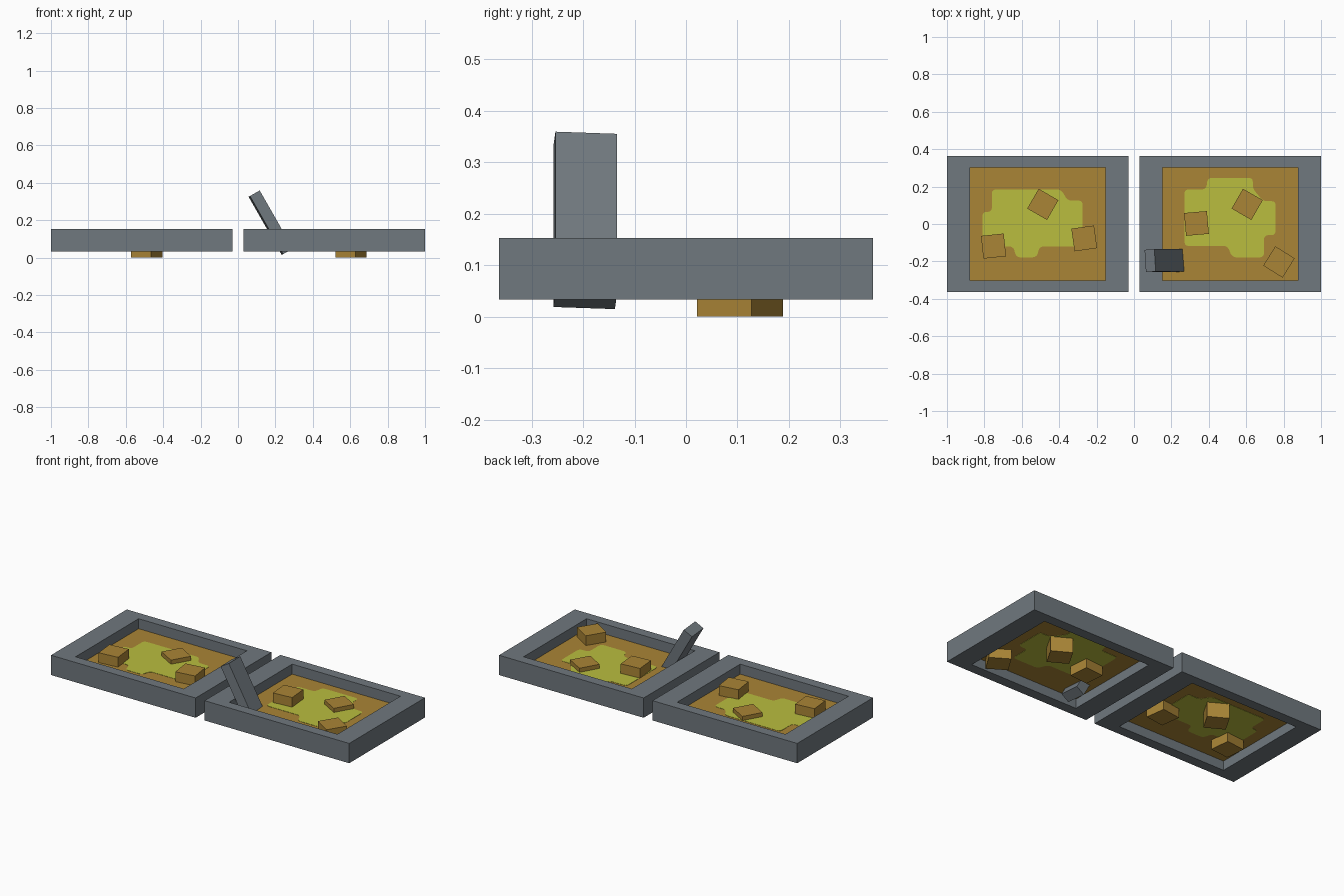
import bpy, bmesh, math
from mathutils import Matrix, Vector

cube = bpy.data.objects.get("Cube")
if cube:
    bpy.data.objects.remove(cube, do_unlink=True)


def srgb(r, g, b):
    def lin(c):
        c /= 255
        return c / 12.92 if c <= 0.04045 else ((c + 0.055) / 1.055) ** 2.4
    return (lin(r), lin(g), lin(b), 1)


def material(name, color):
    m = bpy.data.materials.new(name)
    m.use_nodes = True
    m.diffuse_color = color
    bsdf = next(n for n in m.node_tree.nodes if n.type == 'BSDF_PRINCIPLED')
    bsdf.inputs["Base Color"].default_value = color
    return m


STONE = material("slate_grey", srgb(112, 120, 126))
SOIL = material("ochre_brown", srgb(170, 133, 54))
MOSS = material("yellow_green", srgb(186, 190, 62))


def finish(bm, name, mat):
    bmesh.ops.recalc_face_normals(bm, faces=bm.faces)
    me = bpy.data.meshes.new(name)
    bm.to_mesh(me)
    bm.free()
    me.materials.append(mat)
    ob = bpy.data.objects.new(name, me)
    bpy.context.collection.objects.link(ob)
    return ob


def box(name, centre, size, mat, rot=None):
    bm = bmesh.new()
    bmesh.ops.create_cube(bm, size=1, matrix=Matrix.Diagonal((*size, 1)))
    ob = finish(bm, name, mat)
    ob.matrix_world = Matrix.Translation(centre) @ (rot or Matrix())
    return ob


# Open rectangular frame: four square loops joined into a ring
Z0, Z1 = 0.033, 0.153


def frame(name, outer, inner):
    bm = bmesh.new()
    loops = []
    for (x0, x1, y), z in ((outer, Z0), (outer, Z1), (inner, Z1), (inner, Z0)):
        loops.append([bm.verts.new((px, py, z)) for px, py in
                      ((x0, -y), (x1, -y), (x1, y), (x0, y))])
    for i in range(4):
        a, b = loops[i], loops[(i + 1) % 4]
        for j in range(4):
            k = (j + 1) % 4
            bm.faces.new((a[j], a[k], b[k], b[j]))
    return finish(bm, name, STONE)


# Thin rounded patch that shows on both sides of the floor
FLOOR_Z = 0.091


def patch(name, outline):
    bm = bmesh.new()
    bm.faces.new([bm.verts.new((x, y, FLOOR_Z - 0.003)) for x, y in outline])
    bmesh.ops.bevel(bm, geom=bm.verts[:], offset=0.02, segments=3,
                    profile=0.5, affect='VERTICES')
    ext = bmesh.ops.extrude_face_region(bm, geom=bm.faces[:])
    top = [v for v in ext["geom"] if isinstance(v, bmesh.types.BMVert)]
    bmesh.ops.translate(bm, verts=top, vec=Vector((0, 0, 0.006)))
    return finish(bm, name, MOSS)


# Two trays with floors
for side, s in (("right", -1), ("left", 1)):
    ox = sorted((s * 0.03, s * 1.0))
    ix = sorted((s * 0.152, s * 0.878))
    frame(side + "_frame", (*ox, 0.363), (*ix, 0.302))
    box(side + "_floor", (s * 0.515, 0, FLOOR_Z), (0.73, 0.608, 0.003), SOIL)

# Moss patches
patch("right_moss", [(-.81, -.12), (-.645, -.12), (-.63, -.178), (-.52, -.178),
                     (-.505, -.12), (-.275, -.12), (-.275, .125), (-.355, .125),
                     (-.39, .185), (-.76, .185), (-.76, .065), (-.81, .065)])
patch("left_moss", [(.27, -.117), (.5, -.117), (.525, -.178), (.695, -.178),
                    (.695, -.06), (.757, -.06), (.757, .122), (.69, .122),
                    (.635, .19), (.635, .247), (.395, .247), (.385, .185),
                    (.27, .185)])

# Turned blocks poking through the floors: x, y, base height, turn
BLOCKS = [(-.751, -.118, .033, 6), (-.4875, .105, 0, -30), (-.266, -.077, .033, 8),
          (.334, .003, .033, 5), (.605, .105, 0, -30), (.775, -.203, .033, -32)]
for i, (x, y, z, turn) in enumerate(BLOCKS, 1):
    box(f"block_{i}", (x, y, z + 0.0595), (0.122, 0.122, 0.119), SOIL,
        Matrix.Rotation(math.radians(turn), 4, 'Z'))

# Leaning slab
lean = (Matrix.Rotation(math.radians(-29.7), 4, 'Y')
        @ Matrix.Rotation(math.radians(4), 4, 'Z'))
box("leaning_slab", (0.175, -0.196, 0.187), (0.06, 0.12, 0.358), STONE, lean)
